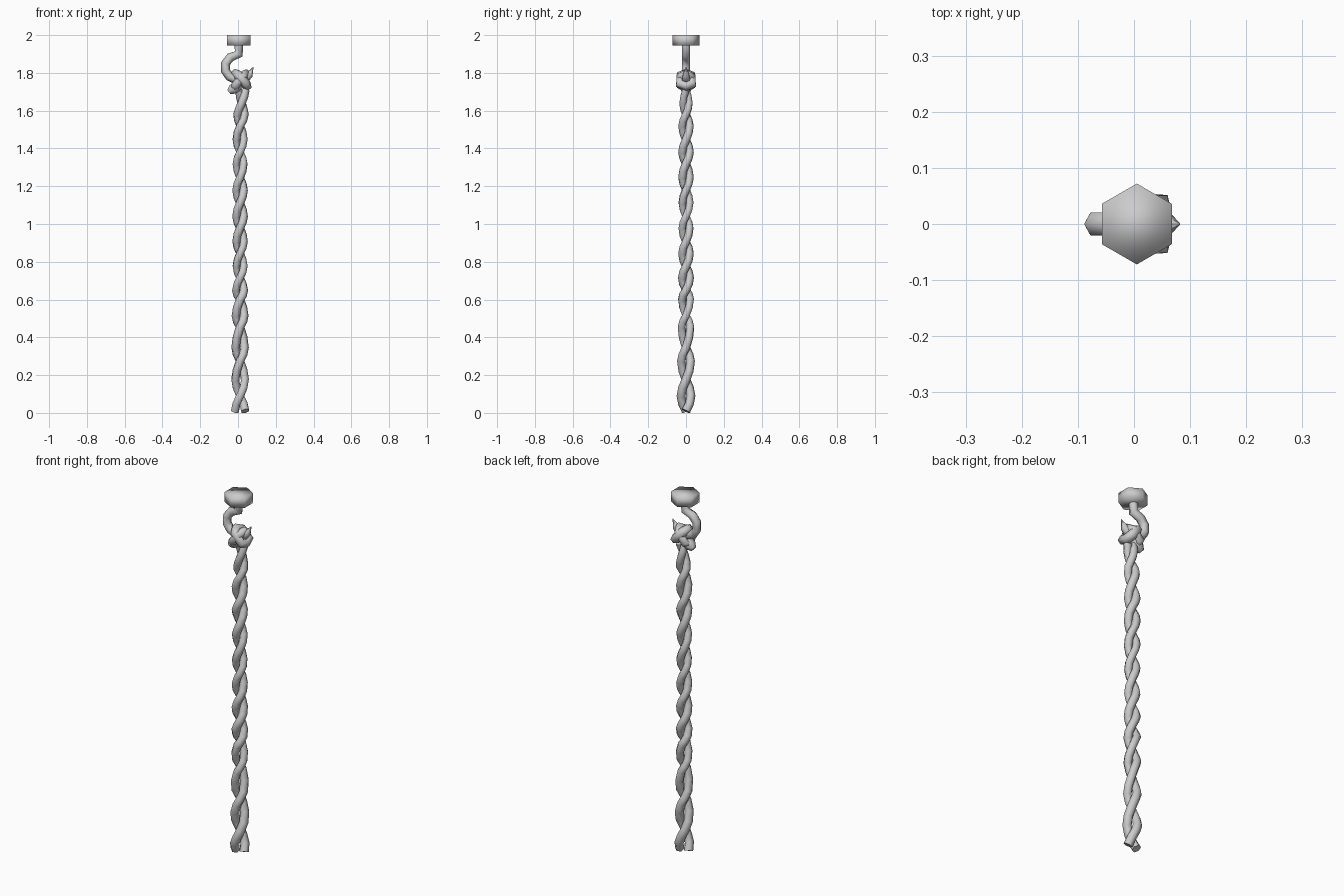
import bpy, bmesh, math

if "Cube" in bpy.data.objects:
    bpy.data.objects.remove(bpy.data.objects["Cube"])


def tube(name, pts, radius, radii=None, closed=False, sides=1):
    """Sweep a round low-poly tube along a path and turn it into a mesh."""
    cu = bpy.data.curves.new(name, 'CURVE')
    cu.dimensions = '3D'
    cu.bevel_depth = radius
    cu.bevel_resolution = sides
    cu.use_fill_caps = True
    sp = cu.splines.new('POLY')
    sp.points.add(len(pts) - 1)
    for i, p in enumerate(pts):
        sp.points[i].co = (*p, 1)
        sp.points[i].radius = radii[i] if radii else 1
    sp.use_cyclic_u = closed
    ob = bpy.data.objects.new(name, cu)
    bpy.context.collection.objects.link(ob)
    bpy.ops.object.select_all(action='DESELECT')
    ob.select_set(True)
    bpy.context.view_layer.objects.active = ob
    bpy.ops.object.convert(target='MESH')
    bpy.ops.object.shade_smooth_by_angle(angle=math.radians(70))
    return bpy.context.object


# Hexagonal ceiling mount, corners on the y axis
bpy.ops.mesh.primitive_cylinder_add(vertices=6, radius=0.072, depth=0.055,
                                    location=(0.005, 0, 1.9725))
mount = bpy.context.object
mount.name = "ceiling_mount"
bpy.ops.object.shade_smooth()

# Hook with a pointed tip
hook_path = [(0.004, 0, 1.95), (0.004, 0, 1.90), (-0.04, 0, 1.883),
             (-0.066, 0, 1.85), (-0.066, 0, 1.81), (-0.045, 0, 1.78),
             (-0.005, 0, 1.762), (0.035, 0, 1.765), (0.06, 0, 1.79),
             (0.082, 0, 1.832)]
tube("hook", hook_path, 0.024, [1, 1, 1, 1, 1, 1, 1, 1, 0.8, 0.03])

# Two rope strands twisted together, a quarter turn between listed heights
heights = [0.01, 0.09, 0.175, 0.275, 0.345, 0.455, 0.515, 0.60, 0.65, 0.715,
           0.775, 0.845, 0.905, 0.98, 1.04, 1.11, 1.18, 1.245, 1.32, 1.38,
           1.445, 1.52, 1.58, 1.64, 1.71]
for k in range(2):
    path, thick = [], []
    for i in range(2 * len(heights) - 1):
        j = i // 2
        z = heights[j] if i % 2 == 0 else (heights[j] + heights[j + 1]) / 2
        a = i * math.pi / 4 + k * math.pi
        low = max(0, 1 - z / 0.8)
        r = 0.020 + 0.007 * low
        if z > 1.6:
            r *= 0.8
        cx = 0.011 + max(0, z - 1.5) * 0.06
        path.append((cx + r * math.cos(a), r * math.sin(a), z))
        thick.append(1 + 0.1 * low)
    tube("rope_strand_%d" % (k + 1), path, 0.0215, thick)

# Knot: two crossing loops around the hook
tube("knot_loop_front", [(-0.012, 0, 1.797), (0.005, -0.03, 1.785),
                         (0.042, -0.034, 1.742), (0.048, 0, 1.73),
                         (0.042, 0.034, 1.742), (0.005, 0.03, 1.785)],
     0.025, closed=True)
tube("knot_loop_cross", [(0.042, 0, 1.797), (0.025, -0.028, 1.78),
                         (-0.012, -0.03, 1.735), (-0.02, 0, 1.718),
                         (-0.012, 0.03, 1.735), (0.025, 0.028, 1.78)],
     0.023, closed=True)

# Tucked rope end at the lower left
tube("knot_end", [(0.02, 0, 1.75), (-0.01, 0, 1.725), (-0.03, 0, 1.712),
                  (-0.048, 0, 1.698)], 0.032, [0.8, 1, 0.95, 0.5])
